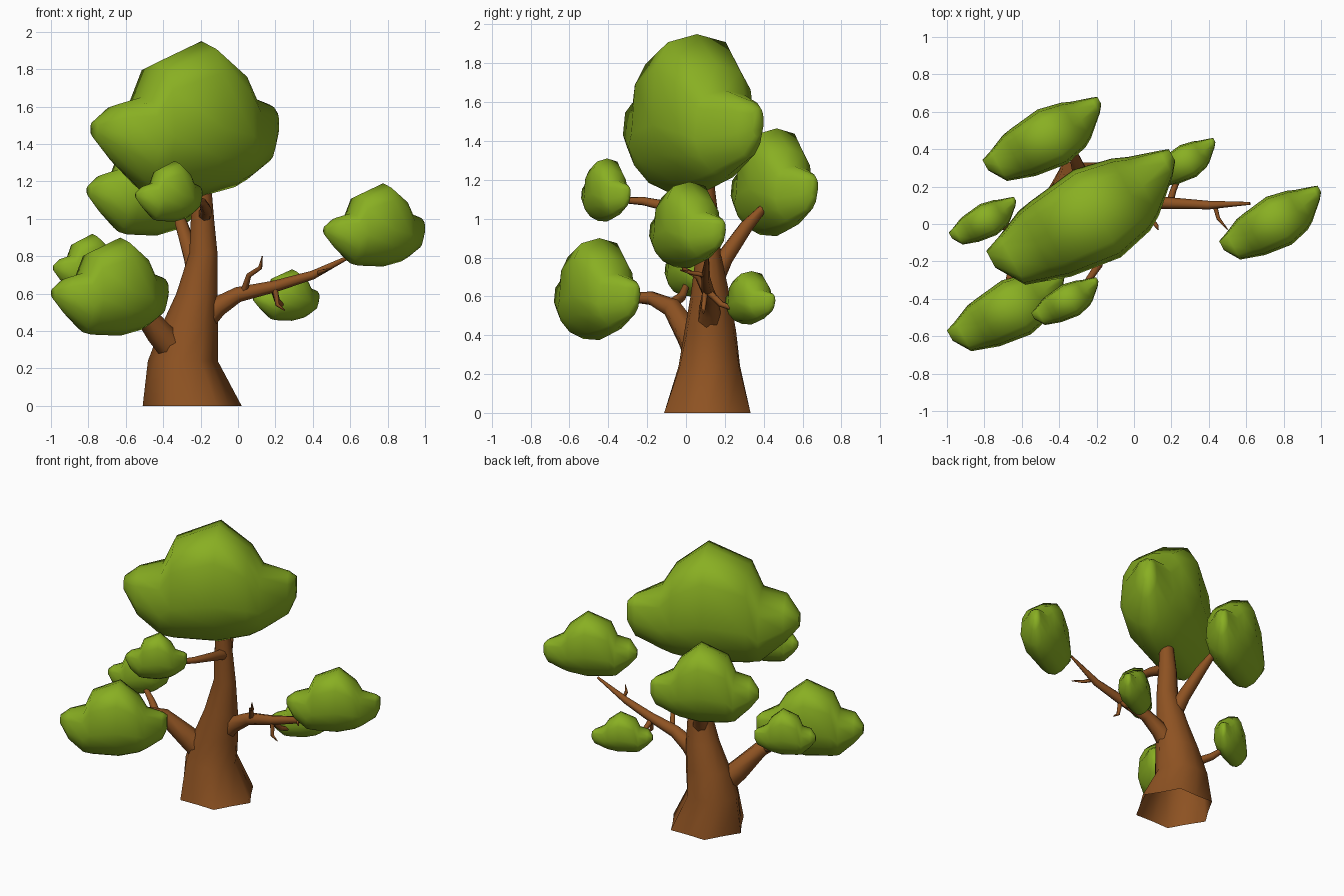
import bpy, bmesh, math
from mathutils import Vector, Matrix

if "Cube" in bpy.data.objects:
    bpy.data.objects.remove(bpy.data.objects["Cube"])


def material(name, rgb):
    m = bpy.data.materials.new(name)
    m.diffuse_color = (*rgb, 1)
    m.use_nodes = True
    m.node_tree.nodes["Principled BSDF"].inputs["Base Color"].default_value = m.diffuse_color
    return m


BARK = material("bark_brown", (0.27, 0.085, 0.016))
LEAF = material("leaf_green", (0.25, 0.43, 0.016))


def loft(name, rings, mat, bottom=True):
    """Skin a list of equal-length point rings and cap the ends."""
    bm = bmesh.new()
    vs = [[bm.verts.new(p) for p in r] for r in rings]
    n = len(vs[0])
    for a, b in zip(vs, vs[1:]):
        for i in range(n):
            j = (i + 1) % n
            bm.faces.new((a[i], a[j], b[j], b[i]))
    if bottom:
        bm.faces.new(vs[0][::-1])
    bm.faces.new(vs[-1])
    bmesh.ops.recalc_face_normals(bm, faces=bm.faces)
    me = bpy.data.meshes.new(name)
    bm.to_mesh(me)
    bm.free()
    me.materials.append(mat)
    ob = bpy.data.objects.new(name, me)
    bpy.context.collection.objects.link(ob)
    return ob


def branch(name, path, sides=7):
    """Tapered tube through (x, y, z, radius) points."""
    pts = [Vector(p[:3]) for p in path]
    rings = []
    for i, p in enumerate(path):
        t = (pts[min(i + 1, len(pts) - 1)] - pts[max(i - 1, 0)]).normalized()
        q = t.to_track_quat('Z', 'Y')
        rings.append([pts[i] + q @ Vector((p[3] * math.cos(k * math.tau / sides),
                                           p[3] * math.sin(k * math.tau / sides), 0))
                      for k in range(sides)])
    return loft(name, rings, BARK)


# trunk: flared, lobed at the foot, open underneath: z, cx, cy, rx, ry, lobing
rings = []
for z, cx, cy, rx, ry, lobe in [
        (0, -.245, .11, .245, .245, .08), (.24, -.295, .12, .178, .172, .05),
        (.42, -.26, .125, .15, .14, .02), (.6, -.22, .125, .11, .105, 0),
        (.82, -.185, .115, .075, .065, 0), (1.0, -.19, .11, .062, .06, 0),
        (1.2, -.19, .1, .045, .045, 0)]:
    ring = []
    for k in range(12):
        a = k * math.tau / 12
        f = 1 + lobe * (1 if k % 2 == 0 else -1)
        ring.append((cx + rx * f * math.cos(a), cy + ry * f * math.sin(a) * .97, z))
    rings.append(ring)
loft("trunk", rings, BARK, bottom=False)

# main branches
branch("right_branch", [(-.2, .12, .44, .07), (-.11, .12, .53, .056), (0, .12, .595, .042),
                        (.2, .11, .64, .032), (.4, .1, .7, .024), (.62, .11, .81, .008)])
branch("left_branch", [(-.32, .08, .28, .085), (-.43, .02, .4, .072), (-.54, -.07, .54, .052),
                       (-.63, -.18, .59, .036), (-.68, -.36, .6, .02)])
branch("back_branch", [(-.2, .11, .62, .06), (-.25, .2, .8, .045),
                       (-.3, .31, .96, .036), (-.34, .42, 1.08, .018)])
branch("front_branch", [(-.18, .12, 1.01, .04), (-.17, -.03, 1.05, .03),
                        (-.19, -.22, 1.09, .022), (-.3, -.38, 1.1, .014)])
# side branches and twigs
branch("left_side_branch", [(-.56, -.1, .54, .03), (-.67, -.02, .6, .024),
                            (-.78, .02, .7, .014)], 6)
branch("hanging_branch", [(.19, .11, .63, .02), (.21, .18, .56, .017),
                          (.24, .25, .535, .014), (.27, .32, .58, .01)], 6)
branch("up_twig", [(.03, .11, .6, .022), (.06, .06, .70, .015),
                   (.12, -.01, .74, .012), (.13, -.03, .8, .003)], 5)
branch("down_twig", [(.2, .1, .62, .016), (.21, .09, .54, .012), (.25, .09, .51, .003)], 5)
branch("end_twig", [(.43, .1, .71, .014), (.45, .03, .72, .011), (.5, -.03, .735, .003)], 5)

# foliage clump: lobed loft along a horizontal axis turned 30 degrees
# station: u, top, bottom, half width, side offset
SECTIONS = [(-.56, 1.52, 1.43, .05, .065), (-.46, 1.61, 1.29, .145, .0),
            (-.30, 1.65, 1.15, .205, 0), (-.22, 1.83, 1.13, .225, -.01),
            (.07, 1.95, 1.12, .262, -.025), (.28, 1.79, 1.17, .215, -.033),
            (.36, 1.66, 1.21, .175, -.03), (.53, 1.61, 1.31, .075, .01),
            (.58, 1.57, 1.42, .035, .03)]
TURN = Matrix.Rotation(math.radians(30), 3, 'Z')


def power(x, e):
    return math.copysign(abs(x) ** e, x)


def clump_rings():
    """Sections with boxy tops and tapering undersides, scaled to a unit box."""
    rings = []
    for u, top, bot, w, off in SECTIONS:
        mid = bot + (top - bot) * .44
        ring = []
        for k in range(12):
            c, s = math.cos(k * math.tau / 12), math.sin(k * math.tau / 12)
            e, h = (.65, top - mid) if s > 0 else (1.2, mid - bot)
            ring.append(TURN @ Vector((u, off + w * power(c, e), mid + h * power(s, e))))
        rings.append(ring)
    pts = [p for r in rings for p in r]
    lo = Vector([min(p[i] for p in pts) for i in range(3)])
    hi = Vector([max(p[i] for p in pts) for i in range(3)])
    return [[[(p[i] - lo[i]) / (hi[i] - lo[i]) - .5 for i in range(3)] for p in r] for r in rings]


CLUMP = clump_rings()


def foliage(name, x0, x1, y0, y1, z0, z1):
    c = ((x0 + x1) / 2, (y0 + y1) / 2, (z0 + z1) / 2)
    d = (x1 - x0, y1 - y0, z1 - z0)
    loft(name, [[[c[i] + d[i] * p[i] for i in range(3)] for p in r] for r in CLUMP], LEAF)


foliage("crown_foliage", -.79, .22, -.325, .40, 1.12, 1.95)
foliage("right_foliage", .455, 1.0, -.19, .205, .745, 1.19)
foliage("left_front_foliage", -1.0, -.37, -.68, -.235, .375, .9)
foliage("front_foliage", -.55, -.19, -.54, -.285, .985, 1.31)
foliage("back_foliage", -.81, -.175, .23, .68, .91, 1.465)
foliage("left_foliage", -.99, -.63, -.11, .145, .6, .92)
foliage("back_right_foliage", .08, .435, .2, .46, .455, .73)

# smooth shading with the sharpest creases kept
for ob in bpy.context.collection.objects:
    ob.select_set(True)
    bpy.context.view_layer.objects.active = ob
bpy.ops.object.shade_smooth_by_angle(angle=math.radians(80))
